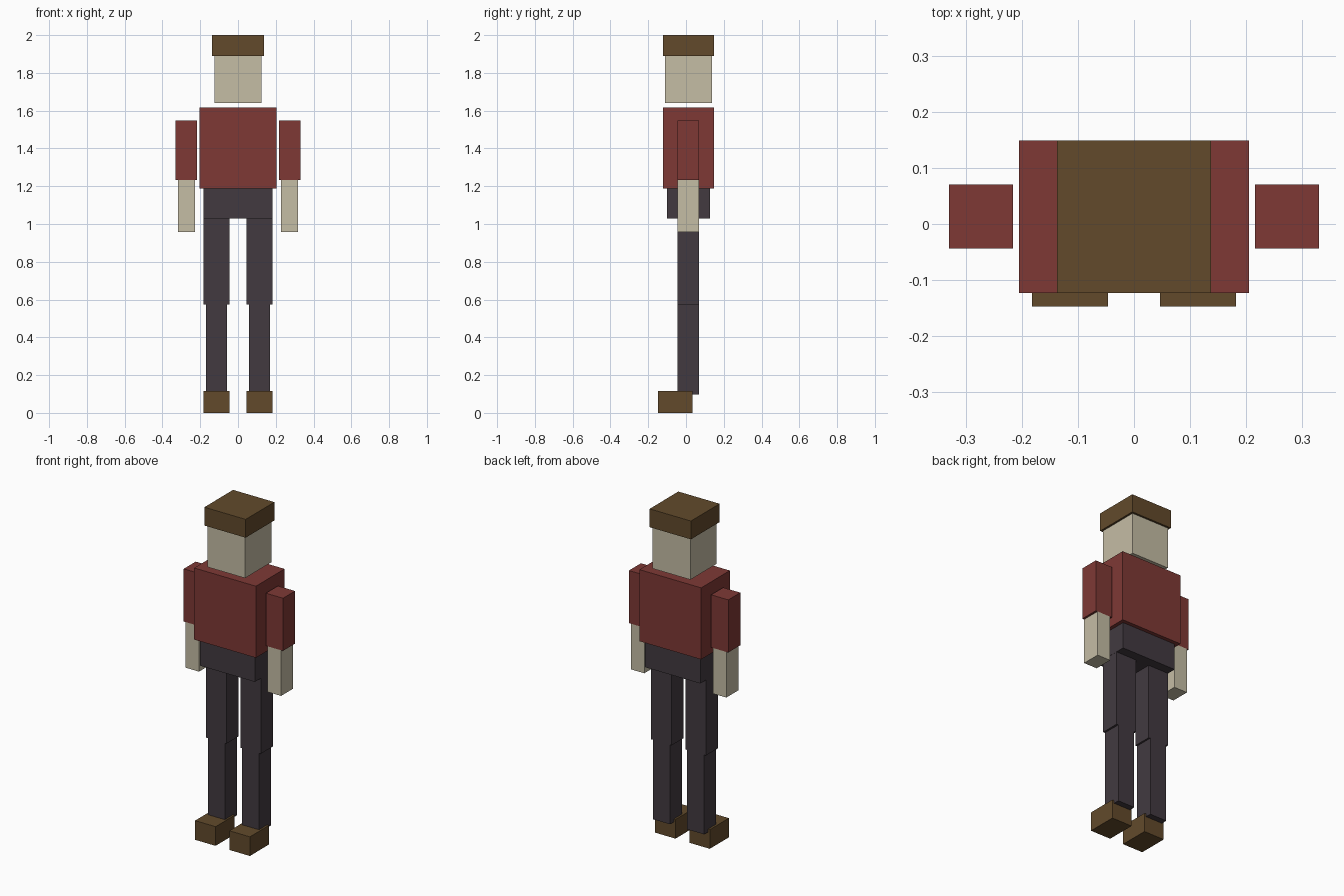
import bpy
import bmesh
from mathutils import Vector

if "Cube" in bpy.data.objects:
    bpy.data.objects.remove(bpy.data.objects["Cube"])


def srgb(r, g, b):
    lin = [((c / 255 + 0.055) / 1.055) ** 2.4 for c in (r, g, b)]
    return (*lin, 1.0)


def material(name, rgb):
    m = bpy.data.materials.new(name)
    m.diffuse_color = srgb(*rgb)
    m.use_nodes = True
    m.node_tree.nodes["Principled BSDF"].inputs["Base Color"].default_value = m.diffuse_color
    return m


red = material("shirt red", (126, 57, 53))
skin = material("pale skin", (197, 189, 165))
dark = material("trouser grey", (66, 58, 64))
brown = material("leather brown", (98, 74, 43))


def box(name, x, y, z, mat):
    """Box spanning the given (min, max) range on each axis."""
    lo, hi = (Vector(v) for v in zip(x, y, z))
    bm = bmesh.new()
    bmesh.ops.create_cube(bm, size=1.0)
    centre = (lo + hi) / 2
    bmesh.ops.scale(bm, vec=hi - lo, verts=bm.verts)
    mesh = bpy.data.meshes.new(name)
    bm.to_mesh(mesh)
    bm.free()
    mesh.materials.append(mat)
    obj = bpy.data.objects.new(name, mesh)
    obj.location = centre
    bpy.context.collection.objects.link(obj)


def pair(name, x, y, z, mat):
    """Same box on the left and right side."""
    box("right_" + name, x, y, z, mat)
    box("left_" + name, (-x[1], -x[0]), y, z, mat)


LIMB = (-0.044, 0.070)  # shared depth of arms and legs

# Head and cap
box("cap", (-0.137, 0.137), (-0.123, 0.149), (1.89, 2.0), brown)
box("head", (-0.125, 0.125), (-0.112, 0.137), (1.64, 1.89), skin)

# Body
box("torso", (-0.205, 0.205), (-0.123, 0.149), (1.187, 1.617), red)
box("hips", (-0.183, 0.183), (-0.101, 0.126), (1.028, 1.187), dark)

# Arms
pair("sleeve", (0.216, 0.330), LIMB, (1.232, 1.548), red)
pair("forearm", (0.228, 0.317), LIMB, (0.958, 1.232), skin)

# Legs
pair("thigh", (0.046, 0.182), LIMB, (0.574, 1.028), dark)
pair("shin", (0.057, 0.170), LIMB, (0.097, 0.574), dark)
pair("shoe", (0.046, 0.182), (-0.147, 0.034), (0.0, 0.115), brown)
